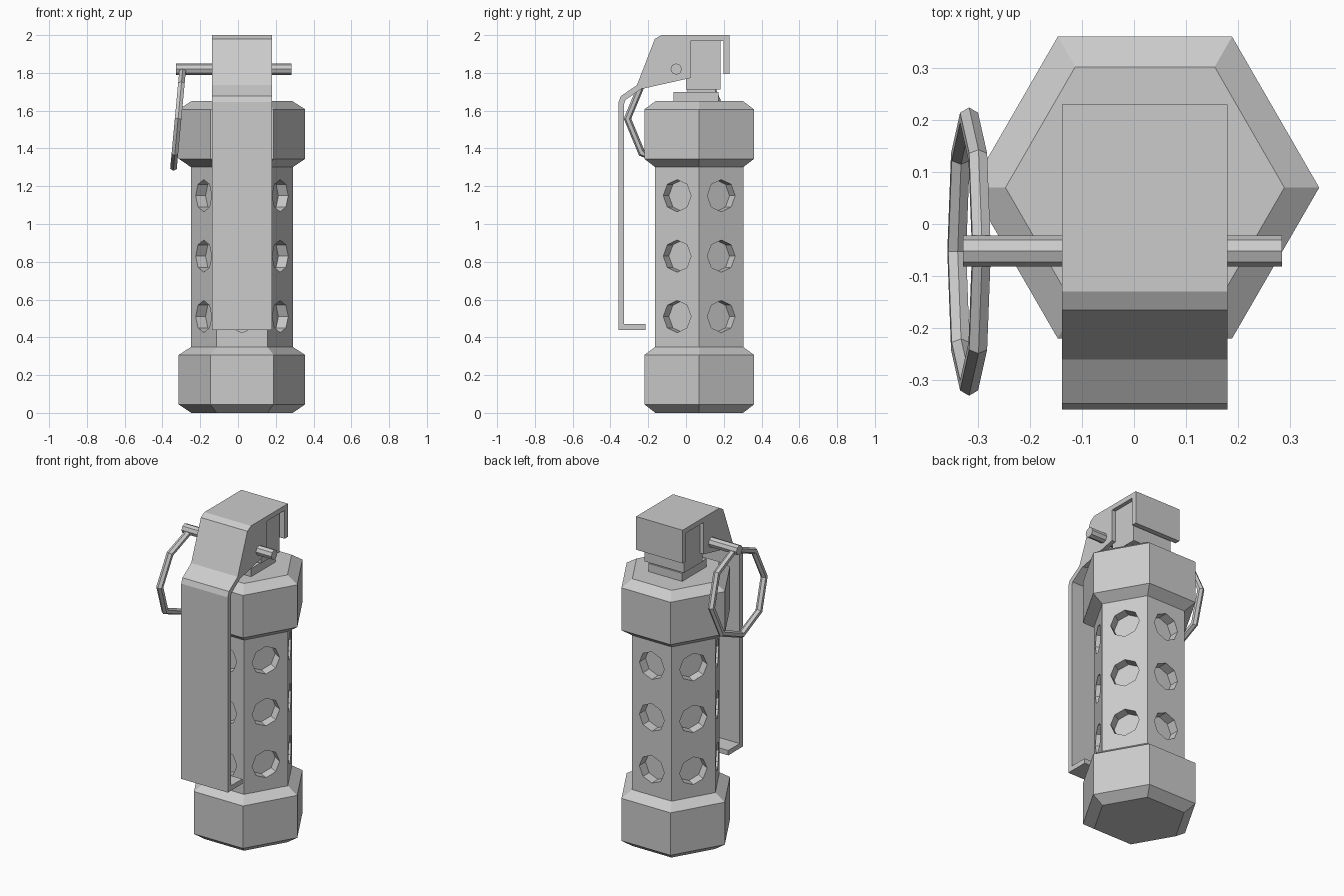
import bpy, bmesh, math
from mathutils import Matrix, Vector

if "Cube" in bpy.data.objects:
    bpy.data.objects.remove(bpy.data.objects["Cube"])

CX, CY = 0.021, 0.07          # axis of the hexagonal body


def finish(name, bm):
    bmesh.ops.recalc_face_normals(bm, faces=bm.faces)
    me = bpy.data.meshes.new(name)
    bm.to_mesh(me)
    bm.free()
    ob = bpy.data.objects.new(name, me)
    bpy.context.collection.objects.link(ob)
    return ob


def hex_stack(name, rings):
    """Hexagonal solid through a list of (radius, z)."""
    bm = bmesh.new()
    loops = [[bm.verts.new((CX + r * math.cos(i * math.pi / 3),
                            CY + r * math.sin(i * math.pi / 3), z)) for i in range(6)]
             for r, z in rings]
    for a, b in zip(loops, loops[1:]):
        for i in range(6):
            j = (i + 1) % 6
            bm.faces.new((a[i], a[j], b[j], b[i]))
    bm.faces.new(loops[0])
    bm.faces.new(loops[-1])
    return finish(name, bm)


def extrude_yz(name, pts, x0, x1):
    """Side profile of (y, z) points extruded along x."""
    bm = bmesh.new()
    f = bm.faces.new([bm.verts.new((x0, y, z)) for y, z in pts])
    r = bmesh.ops.extrude_face_region(bm, geom=[f])
    new = [v for v in r["geom"] if isinstance(v, bmesh.types.BMVert)]
    bmesh.ops.translate(bm, verts=new, vec=(x1 - x0, 0, 0))
    return finish(name, bm)


def box(name, w, y0, y1, z0, z1):
    return extrude_yz(name, [(y0, z0), (y1, z0), (y1, z1), (y0, z1)], CX - w / 2, CX + w / 2)


# Casing and end caps
casing = hex_stack("casing", [(0.27, 0.33), (0.27, 1.32)])
for name, z in (("bottom_cap", 0), ("top_cap", 1.3)):
    hex_stack(name, [(0.268, z), (0.335, z + 0.045), (0.335, z + 0.307), (0.268, z + 0.35)])

# Octagonal blind holes, three per casing face
bm = bmesh.new()
apothem, depth = 0.27 * math.cos(math.pi / 6), 0.06
for k in range(6):
    a = math.pi / 6 + k * math.pi / 3
    n = Vector((math.cos(a), math.sin(a), 0))
    for z in (0.51, 0.83, 1.15):
        mat = (Matrix.Translation(Vector((CX, CY, z)) + n * apothem)
               @ Matrix.Rotation(a, 4, 'Z') @ Matrix.Rotation(math.pi / 2, 4, 'Y'))
        bmesh.ops.create_cone(bm, cap_ends=True, segments=8, radius1=0.085,
                              radius2=0.085, depth=2 * depth, matrix=mat)
cutter = finish("hole_cutter", bm)
cutter.hide_render = True
cutter.hide_viewport = True
mod = casing.modifiers.new("holes", 'BOOLEAN')
mod.operation, mod.solver, mod.object = 'DIFFERENCE', 'EXACT', cutter

# Neck and fuse head
box("neck_plate", 0.23, -0.066, 0.172, 1.64, 1.70)
box("neck", 0.16, 0.008, 0.156, 1.69, 1.72)
box("fuse_head", 0.27, 0.0, 0.183, 1.712, 1.975)

# Safety lever: bent strip plus two side plates
X0, X1 = CX - 0.159, CX + 0.159
outer = [(0.23, 2.0), (-0.13, 2.0), (-0.165, 1.98), (-0.26, 1.735), (-0.345, 1.677),
         (-0.357, 1.645), (-0.357, 0.44), (-0.215, 0.44)]
inner = [(-0.215, 0.47), (-0.327, 0.47), (-0.327, 1.638), (-0.32, 1.657), (-0.235, 1.716),
         (-0.14, 1.958), (-0.12, 1.97), (0.198, 1.97), (0.198, 1.795), (0.23, 1.795)]
extrude_yz("lever", outer + inner, X0, X1)
plate = [(0.024, 1.98), (-0.12, 1.98), (-0.15, 1.965), (-0.245, 1.725), (-0.23, 1.716),
         (0.024, 1.773)]
extrude_yz("lever_side_left", plate, X0, X0 + 0.028)
extrude_yz("lever_side_right", plate, X1 - 0.028, X1)

# Safety pin and pull ring
bpy.ops.mesh.primitive_cylinder_add(vertices=8, radius=0.03, depth=0.613,
                                    location=(-0.022, -0.052, 1.82),
                                    rotation=(0, math.pi / 2, 0))
bpy.context.object.name = "safety_pin"
bpy.ops.mesh.primitive_torus_add(major_segments=8, minor_segments=6, major_radius=0.257,
                                 minor_radius=0.02, location=(-0.317, -0.053, 1.558),
                                 rotation=(0, math.radians(95.3), 0))
bpy.context.object.name = "pull_ring"
